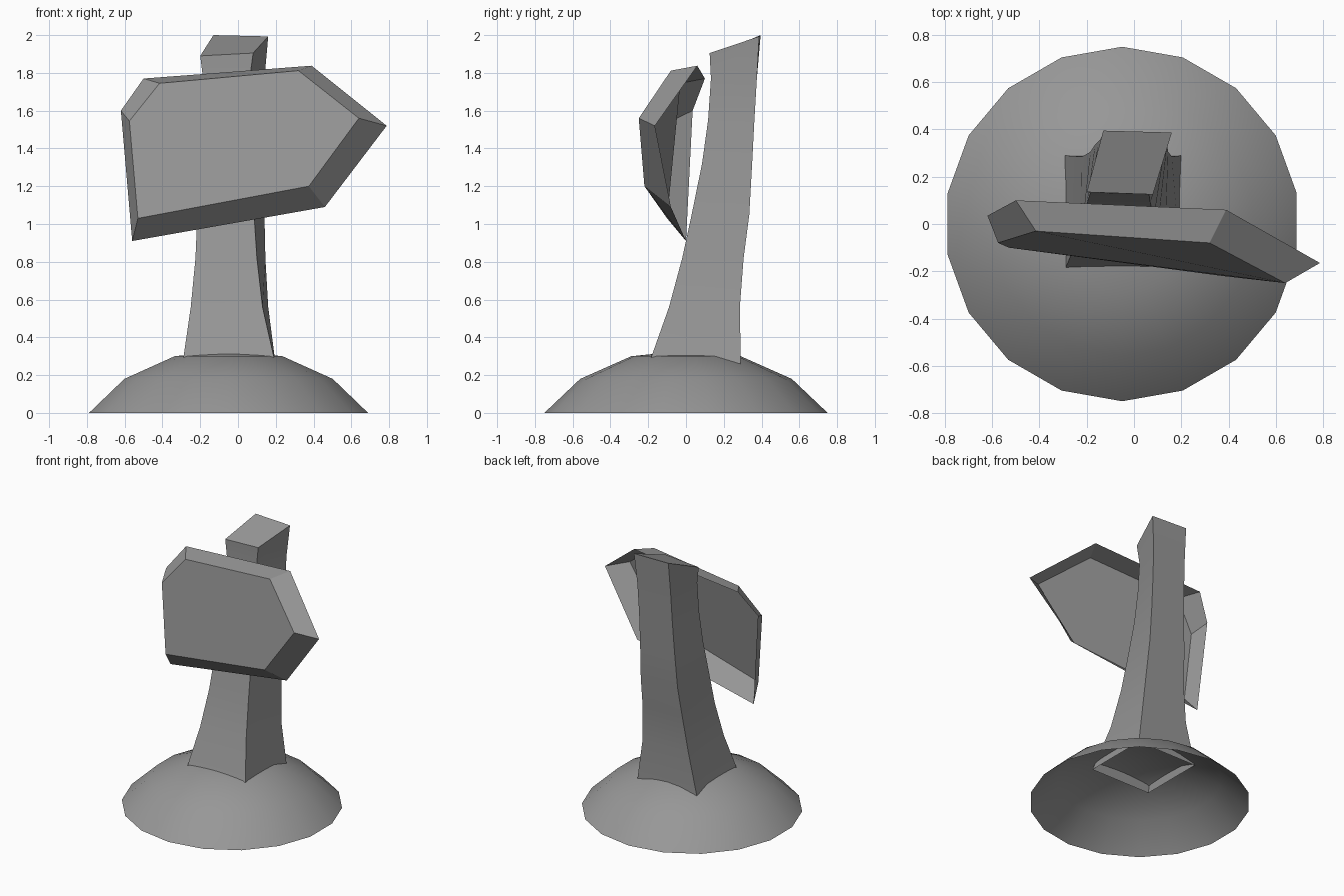
import bpy, math
from math import radians, cos, sin

if "Cube" in bpy.data.objects:
    bpy.data.objects.remove(bpy.data.objects["Cube"])

# Shared dark grey
grey = bpy.data.materials.new("dark_grey")
grey.diffuse_color = (0.31, 0.31, 0.31, 1)
grey.use_nodes = True
grey.node_tree.nodes["Principled BSDF"].inputs["Base Color"].default_value = grey.diffuse_color


def make(name, verts, faces, smooth=None):
    mesh = bpy.data.meshes.new(name)
    mesh.from_pydata(verts, [], faces)
    mesh.materials.append(grey)
    obj = bpy.data.objects.new(name, mesh)
    bpy.context.collection.objects.link(obj)
    if smooth:
        bpy.ops.object.select_all(action='DESELECT')
        obj.select_set(True)
        bpy.context.view_layer.objects.active = obj
        bpy.ops.object.shade_smooth_by_angle(angle=radians(smooth))
    return obj


def loft(rings):
    """Quad bands between successive rings of equal length, ends left open."""
    n = len(rings[0])
    verts = [v for ring in rings for v in ring]
    faces = [(k * n + i, k * n + (i + 1) % n, (k + 1) * n + (i + 1) % n, (k + 1) * n + i)
             for k in range(len(rings) - 1) for i in range(n)]
    return verts, faces


# Ground mound: 18-sided low dome, open underneath
SIDES = 18
rings = [[(-0.05 + r * cos(radians(10 + 360 / SIDES * i)), r * sin(radians(10 + 360 / SIDES * i)), z)
          for i in range(SIDES)] for r, z in ((0.75, 0), (0.56, 0.18), (0.29, 0.3))]
verts, faces = loft(rings)
tip = len(verts)
verts.append((-0.05, 0, 0.33))
faces += [(tip - SIDES + i, tip - SIDES + (i + 1) % SIDES, tip) for i in range(SIDES)]
make("ground_mound", verts, faces, 50)

# Post: curved, leaning and slightly twisted square section, open at the bottom
# z, front left x, front right x, back left x, back right x, front y, back y
sections = [
    (0.25, -0.295, 0.20, -0.295, 0.20, -0.20, 0.29),
    (0.56, -0.25, 0.13, -0.22, 0.16, -0.09, 0.285),
    (0.82, -0.225, 0.10, -0.185, 0.145, -0.02, 0.305),
    (1.05, -0.215, 0.085, -0.165, 0.14, 0.03, 0.335),
    (1.32, -0.20, 0.07, -0.15, 0.135, 0.085, 0.35),
    (1.55, -0.19, 0.065, -0.14, 0.135, 0.117, 0.362),
    (1.77, -0.185, 0.062, -0.135, 0.14, 0.132, 0.375),
]
rings = [[(fl, fy, z), (fr, fy, z), (br, by, z), (bl, by, z)]
         for z, fl, fr, bl, br, fy, by in sections]
rings.append([(-0.2, 0.135, 1.89), (0.08, 0.125, 1.905), (0.16, 0.387, 1.993), (-0.13, 0.395, 2.0)])
verts, faces = loft(rings)
n = len(verts)
faces.append((n - 4, n - 3, n - 2, n - 1))
make("post", verts, faces, 30)

# Arrow sign: tapered shell with an open back
back = [(-0.62, 0.035, 1.6), (-0.56, 0.0, 0.91), (0.46, -0.08, 1.09),
        (0.787, -0.165, 1.52), (0.39, 0.06, 1.838), (-0.5, 0.1, 1.77)]
front = [(-0.575, -0.08, 1.545), (-0.53, -0.1, 1.03), (0.375, -0.22, 1.2),
         (0.64, -0.25, 1.56), (0.32, -0.08, 1.812), (-0.415, -0.03, 1.745)]
verts, faces = loft([back, front])
faces.append(tuple(range(6, 12)))
make("arrow_sign", verts, faces)
